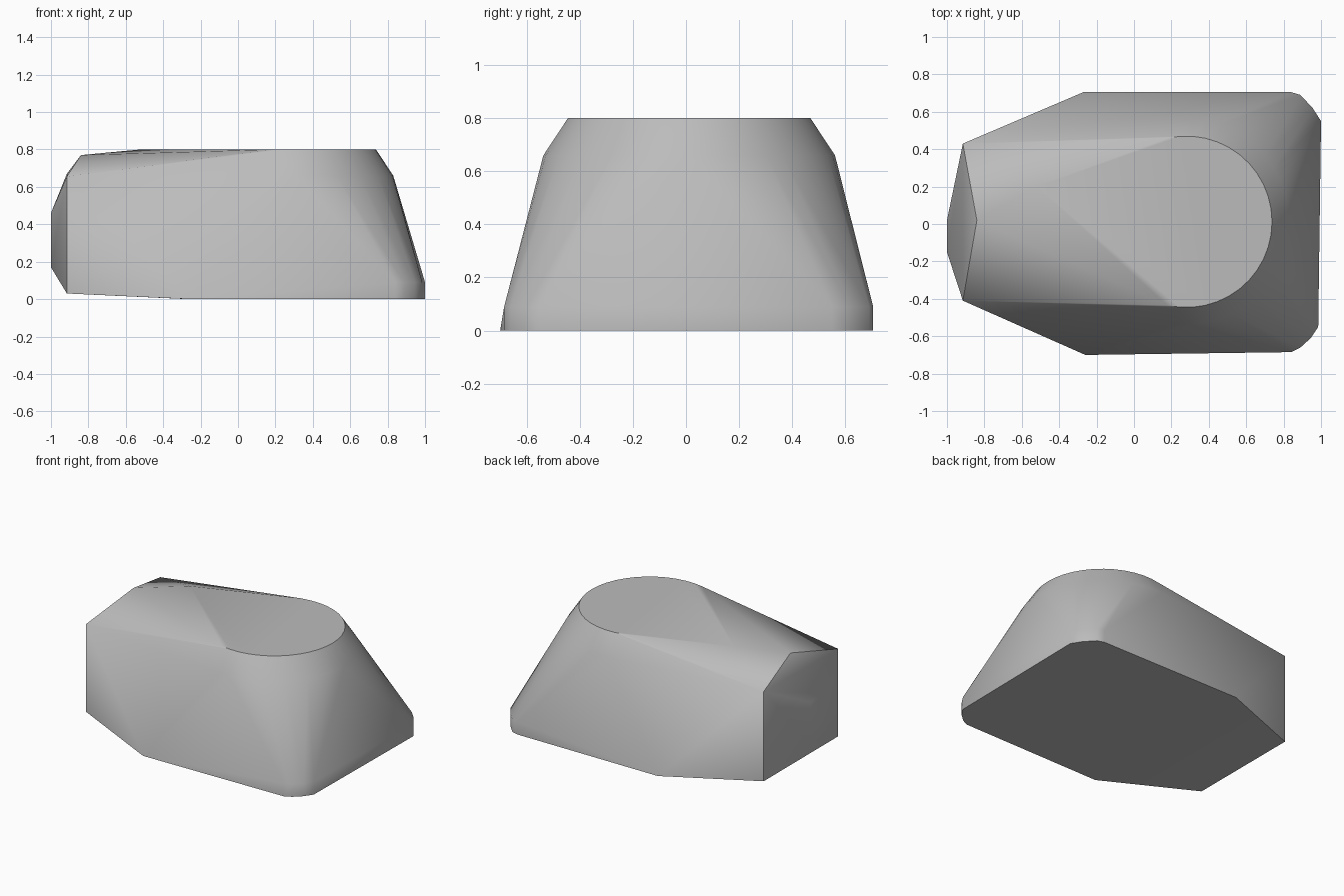
import bpy, bmesh, math

if "Cube" in bpy.data.objects:
    bpy.data.objects.remove(bpy.data.objects["Cube"])


def arc(radius, z, half_angle, steps=24):
    """Points on the rounded shoulder, centred on the +x axis."""
    return [(0.28 + radius * math.cos(a), 0.012 + radius * math.sin(a), z)
            for a in (math.radians(half_angle) * (2 * i / steps - 1)
                      for i in range(steps + 1))]


# Flat round top and the wider shoulder below it
points = arc(0.458, 0.8, 103) + arc(0.55, 0.66, 95)

# Rounded corners of the base, with a short upright rim
base_corners = [(0.84, 0.705), (0.89, 0.69), (0.955, 0.62), (1.0, 0.55),
                (0.985, -0.55), (0.945, -0.61), (0.89, -0.66), (0.84, -0.685)]
points += [(x, y, z) for x, y in base_corners for z in (0, 0.09)]

# Widest points of the tapering base
points += [(-0.27, 0.705, 0), (-0.26, -0.7, 0)]

# Upright edges and blunt tip of the narrow end
points += [(-0.915, 0.43, 0.03), (-0.915, 0.43, 0.67),
           (-0.915, -0.41, 0.03), (-0.915, -0.41, 0.655)]
points += [(-1, y, z) for y in (-0.15, 0.02) for z in (0.17, 0.46)]

# Ridge joining the narrow end to the top
points += [(-0.84, 0.02, 0.77), (-0.52, 0.2, 0.8)]

# Wrap the outline in a convex body
bm = bmesh.new()
for p in points:
    bm.verts.new(p)
hull = bmesh.ops.convex_hull(bm, input=bm.verts)
loose = {g for g in hull["geom_interior"] + hull["geom_unused"]
         if isinstance(g, bmesh.types.BMVert)}
bmesh.ops.delete(bm, geom=list(loose), context="VERTS")
bmesh.ops.dissolve_limit(bm, angle_limit=math.radians(0.5),
                         verts=bm.verts, edges=bm.edges)
bmesh.ops.recalc_face_normals(bm, faces=bm.faces)
mesh = bpy.data.meshes.new("rounded_body")
bm.to_mesh(mesh)
bm.free()

body = bpy.data.objects.new("rounded_body", mesh)
bpy.context.collection.objects.link(body)

# Plain grey surface
grey = bpy.data.materials.new("plain_grey")
grey.use_nodes = True
color = (0.5, 0.5, 0.5, 1)
grey.diffuse_color = color
grey.node_tree.nodes["Principled BSDF"].inputs["Base Color"].default_value = color
mesh.materials.append(grey)

bpy.ops.object.select_all(action="DESELECT")
body.select_set(True)
bpy.context.view_layer.objects.active = body
bpy.ops.object.shade_smooth_by_angle(angle=math.radians(42))
